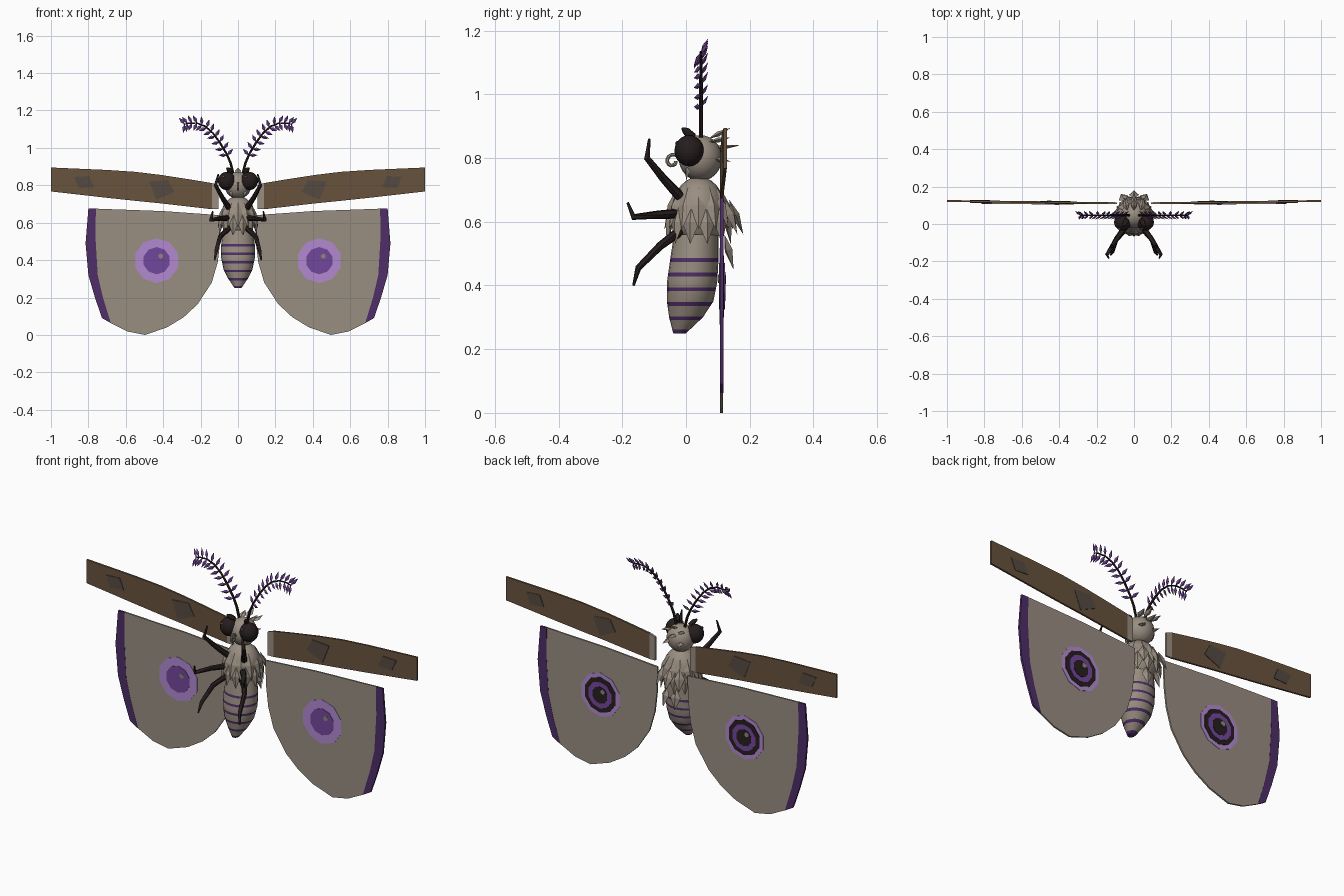
import bpy, bmesh, math
from mathutils import Vector as V

if "Cube" in bpy.data.objects:
    bpy.data.objects.remove(bpy.data.objects["Cube"])


def material(name, rgb):
    m = bpy.data.materials.new(name)
    lin = [c / 12.92 if c <= 0.04 else ((c + 0.055) / 1.055) ** 2.4 for c in rgb]
    m.diffuse_color = (*lin, 1)
    m.use_nodes = True
    m.node_tree.nodes["Principled BSDF"].inputs["Base Color"].default_value = m.diffuse_color
    return m


TAUPE = material("taupe", (0.60, 0.555, 0.505))
BROWN = material("brown", (0.41, 0.325, 0.24))
PATCH = material("grey_brown", (0.33, 0.29, 0.26))
DEEP = material("deep_purple", (0.31, 0.18, 0.41))
MID = material("mid_purple", (0.45, 0.28, 0.61))
LIGHT = material("light_purple", (0.70, 0.54, 0.82))
DARK = material("dark", (0.15, 0.115, 0.115))
SHINE = material("highlight", (0.56, 0.53, 0.46))


def finish(bm, name, mats, smooth=False):
    bmesh.ops.recalc_face_normals(bm, faces=bm.faces)
    me = bpy.data.meshes.new(name)
    bm.to_mesh(me)
    bm.free()
    ob = bpy.data.objects.new(name, me)
    bpy.context.collection.objects.link(ob)
    for m in mats:
        me.materials.append(m)
    if smooth:
        bpy.ops.object.select_all(action='DESELECT')
        ob.select_set(True)
        bpy.context.view_layer.objects.active = ob
        bpy.ops.object.shade_smooth_by_angle(angle=math.radians(50))
    return ob


def ellipsoid(name, loc, size, mat, seg=20):
    bm = bmesh.new()
    bmesh.ops.create_uvsphere(bm, u_segments=seg, v_segments=seg * 2 // 3, radius=1)
    for v in bm.verts:
        v.co = V(a * b for a, b in zip(v.co, size)) + V(loc)
    return finish(bm, name, [mat], True)


def plate(name, outline, y0, y1, mat):
    """Flat slab from an x-z outline."""
    bm = bmesh.new()
    a = [bm.verts.new((x, y0, z)) for x, z in outline]
    b = [bm.verts.new((x, y1, z)) for x, z in outline]
    bm.faces.new(a)
    bm.faces.new(b)
    for i in range(len(a)):
        j = (i + 1) % len(a)
        bm.faces.new((a[i], a[j], b[j], b[i]))
    return finish(bm, name, [mat])


def disc(name, x, z, r, y0, y1, mat, n=10):
    pts = [(x + r * math.sin(math.tau * i / n), z + r * math.cos(math.tau * i / n)) for i in range(n)]
    return plate(name, pts, y0, y1, mat)


def scale(bm, base, tip, normal, width, thick):
    """Pointed leaf with a raised ridge."""
    base, tip = V(base), V(tip)
    d = (tip - base).normalized()
    side = d.cross(V(normal)).normalized()
    n = side.cross(d)
    mid = base.lerp(tip, 0.45)
    b, t = bm.verts.new(base), bm.verts.new(tip)
    ring = [bm.verts.new(mid + o) for o in (side * width, n * thick, -side * width, -n * thick)]
    for i in range(4):
        bm.faces.new((b, ring[i], ring[(i + 1) % 4]))
        bm.faces.new((t, ring[(i + 1) % 4], ring[i]))


def tube(name, pts, radii, mat, n=7, smooth=True):
    bm = bmesh.new()
    pts = [V(p) for p in pts]
    prev = None
    for i, p in enumerate(pts):
        d = (pts[min(i + 1, len(pts) - 1)] - pts[max(i - 1, 0)]).normalized()
        u = d.cross(V((0.3, 1, 0.2))).normalized()
        w = d.cross(u)
        ring = [bm.verts.new(p + radii[i] * (u * math.cos(math.tau * k / n) + w * math.sin(math.tau * k / n)))
                for k in range(n)]
        if prev:
            for k in range(n):
                bm.faces.new((prev[k], prev[(k + 1) % n], ring[(k + 1) % n], ring[k]))
        else:
            bm.faces.new(ring)
        prev = ring
    bm.faces.new(prev)
    return finish(bm, name, [mat], smooth)


# Abdomen: lofted rings with striped bands
PROFILE = [(0.25, -0.02, 0.018, 0.02), (0.30, 0.0, 0.052, 0.053), (0.35, 0.013, 0.077, 0.073),
           (0.41, 0.019, 0.09, 0.079), (0.48, 0.026, 0.09, 0.076), (0.56, 0.032, 0.078, 0.07)]
stripes = [0.256, 0.297, 0.342, 0.388, 0.434, 0.48]
levels = sorted({p[0] for p in PROFILE} | {round(s + o, 4) for s in stripes for o in (-0.006, 0.006)})


def at(z):
    for a, b in zip(PROFILE, PROFILE[1:]):
        if z <= b[0]:
            t = (z - a[0]) / (b[0] - a[0])
            return [p + (q - p) * t for p, q in zip(a[1:], b[1:])]


bm = bmesh.new()
prev, N = None, 20
for z in levels:
    cy, rx, ry = at(z)
    ring = [bm.verts.new((rx * math.cos(math.tau * k / N), cy + ry * math.sin(math.tau * k / N), z)) for k in range(N)]
    if prev:
        for k in range(N):
            f = bm.faces.new((prev[k], prev[(k + 1) % N], ring[(k + 1) % N], ring[k]))
            zc = f.calc_center_median().z
            f.material_index = int(any(abs(zc - s) < 0.006 for s in stripes))
    else:
        bm.faces.new(ring).material_index = 1
    prev = ring
bm.faces.new(prev)
finish(bm, "abdomen", [TAUPE, DEEP], True)

# Thorax and head
ellipsoid("thorax", (0, 0.04, 0.63), (0.093, 0.085, 0.112), TAUPE)
ellipsoid("head", (0, 0.045, 0.80), (0.072, 0.068, 0.072), TAUPE)

# Ruff of pointed scales round the thorax, with extra rows on the back
bm = bmesh.new()
for zt, zb, r0, r1, count, back in ((0.71, 0.575, 0.066, 0.108, 12, False),
                                    (0.65, 0.53, 0.088, 0.104, 12, False),
                                    (0.67, 0.56, 0.095, 0.14, 12, True),
                                    (0.56, 0.45, 0.085, 0.115, 10, True)):
    for i in range(count):
        a = math.tau * (i + (0.5 if zt < 0.66 else 0)) / count + math.pi / 2
        d = V((math.cos(a), math.sin(a), 0))
        if back and d.y < 0.6:
            continue
        c = V((0, 0.04, 0))
        scale(bm, c + d * r0 + V((0, 0, zt)), c + d * r1 + V((0, 0, zb)), d, 0.027, 0.013)
finish(bm, "thorax_scales", [TAUPE])

# Tuft at the back of the head and the cheek palps
bm = bmesh.new()
for x, z0, y1, z1 in ((0, 0.86, 0.14, 0.895), (0, 0.83, 0.17, 0.84), (0.035, 0.85, 0.14, 0.865),
                      (-0.035, 0.85, 0.14, 0.865), (0.03, 0.80, 0.14, 0.79), (-0.03, 0.80, 0.14, 0.79)):
    scale(bm, (x, 0.07, z0), (x * 1.5, y1, z1), (0, 0, 1), 0.018, 0.008)
for s in (-1, 1):
    scale(bm, (s * 0.05, 0.01, 0.79), (s * 0.03, 0.0, 0.73), (s, -1, 0), 0.012, 0.008)
finish(bm, "head_tufts", [TAUPE])

# Curled tongue
curl = [(0, -0.042 + r * math.cos(a), 0.79 + r * math.sin(a))
        for a, r in ((0.3 + 0.5 * i, 0.024 - 0.0012 * i) for i in range(13))]
tube("tongue", [(0, 0.0, 0.77), (0, -0.015, 0.785)] + curl, [0.006] * 15, TAUPE)

# Parts in left and right pairs
ANT = [(0.025, 0.86), (0.04, 0.92), (0.062, 0.97), (0.098, 1.03), (0.135, 1.08),
       (0.175, 1.115), (0.22, 1.133), (0.265, 1.132), (0.29, 1.125)]
LEGS = {"front_leg": [(0.05, -0.02, 0.68), (0.085, -0.07, 0.735), (0.12, -0.122, 0.80), (0.105, -0.115, 0.86)],
        "middle_leg": [(0.05, -0.03, 0.625), (0.10, -0.09, 0.622), (0.145, -0.165, 0.615), (0.135, -0.183, 0.66)],
        "hind_leg": [(0.05, -0.02, 0.57), (0.095, -0.08, 0.525), (0.115, -0.15, 0.455), (0.125, -0.165, 0.40)]}
FORE = [(0.105, 0.80, 0.672), (0.14, 0.812, 0.672), (0.28, 0.835, 0.688), (0.41, 0.855, 0.703),
        (0.55, 0.872, 0.717), (0.70, 0.882, 0.733), (1.0, 0.895, 0.767)]
HIND = [(0.09, 0.64), (0.40, 0.662), (0.76, 0.675), (0.762, 0.52), (0.75, 0.32), (0.722, 0.20), (0.68, 0.063),
        (0.59, 0.018), (0.497, 0.0), (0.38, 0.04), (0.29, 0.095), (0.215, 0.165), (0.14, 0.28), (0.108, 0.39), (0.095, 0.5)]
BAND = [(0.76, 0.675), (0.80, 0.675), (0.815, 0.49), (0.80, 0.32), (0.765, 0.20), (0.727, 0.09), (0.68, 0.063),
        (0.722, 0.20), (0.75, 0.32), (0.762, 0.52)]
for s, tag in ((-1, "left"), (1, "right")):
    flip = lambda pts: [(s * p[0], *p[1:]) for p in pts]
    # Eyes, glints and brow horns
    ellipsoid(tag + "_eye", (s * 0.06, 0.01, 0.823), (0.047, 0.046, 0.049), DARK)
    ellipsoid(tag + "_eye_glint", (s * 0.06 - 0.018, -0.026, 0.846), (0.008, 0.008, 0.008), PATCH, 10)
    tube(tag + "_brow", flip([(0.04, 0.02, 0.865), (0.05, 0.0, 0.885), (0.06, -0.012, 0.893)]),
         [0.015, 0.012, 0.004], DARK)
    # Legs
    for name, pts in LEGS.items():
        tube(f"{tag}_{name}", flip(pts), [0.016, 0.013, 0.010, 0.004], DARK)
    # Feathered antenna
    tube(tag + "_antenna", [(s * x, 0.047, z) for x, z in ANT],
         [0.007, 0.007, 0.006, 0.006, 0.005, 0.005, 0.004, 0.004, 0.003], DARK, 6)
    bm = bmesh.new()
    for i in range(2, 13):
        t = i / 12 * 7.2 + 0.6
        k = min(int(t), 7)
        a, b = (V((s * x, 0.047, z)) for x, z in ANT[k:k + 2])
        p, d = a.lerp(b, t - k), (b - a).normalized()
        up = V((-s * d.z, 0, s * d.x)) if s * d.x > 0 else V((-d.z, 0, d.x))
        if up.z < 0:
            up = -up
        for q in (1, -1):
            w = (up * q * 0.85 + d * 0.4 + V((0, 0.45 * q, 0))).normalized()
            scale(bm, p, p + w * 0.052, (0, 1, 0), 0.010, 0.006)
    finish(bm, tag + "_antenna_fronds", [MID])
    # Forewing slab, paler at the root
    bm = bmesh.new()
    cols = []
    for x, zt, zb in FORE:
        y = 0.110 + 0.013 * x
        cols.append([bm.verts.new((s * x, yy, zz)) for yy, zz in
                     ((y - 0.005, zt), (y + 0.005, zt), (y + 0.005, zb), (y - 0.005, zb))])
    for i, (a, b) in enumerate(zip(cols, cols[1:])):
        for k in range(4):
            bm.faces.new((a[k], a[(k + 1) % 4], b[(k + 1) % 4], b[k])).material_index = int(i > 0)
    bm.faces.new(cols[0])
    bm.faces.new(cols[-1]).material_index = 1
    finish(bm, tag + "_forewing", [TAUPE, BROWN])
    # Forewing patches, showing on both faces
    for n, q in enumerate(([(0.34, 0.765), (0.375, 0.828), (0.475, 0.82), (0.437, 0.722)],
                           [(0.77, 0.79), (0.795, 0.85), (0.877, 0.845), (0.85, 0.785)])):
        y = 0.110 + 0.013 * q[0][0]
        plate(f"{tag}_wing_patch_{n + 1}", flip(q), y - 0.0075, y + 0.0085, PATCH)
    # Hindwing with purple margin
    plate(tag + "_hindwing", flip(HIND), 0.107, 0.116, TAUPE)
    plate(tag + "_hindwing_margin", flip(BAND), 0.106, 0.117, DEEP)
    # Eyespots: two rings in front, four behind
    x, z = s * 0.435, 0.397
    disc(tag + "_spot_front_ring", x, z, 0.12, 0.105, 0.108, LIGHT)
    disc(tag + "_spot_front_centre", x, z, 0.073, 0.103, 0.106, MID)
    disc(tag + "_spot_front_glint", x + 0.022, z + 0.024, 0.014, 0.101, 0.104, SHINE, 6)
    for n, (r, m) in enumerate(((0.12, LIGHT), (0.097, DARK), (0.073, MID), (0.046, DARK))):
        disc(f"{tag}_spot_back_{n + 1}", x, z, r, 0.115, 0.118 + 0.002 * n, m)
    disc(tag + "_spot_back_glint", x - 0.018, z + 0.022, 0.014, 0.123, 0.126, SHINE, 6)
